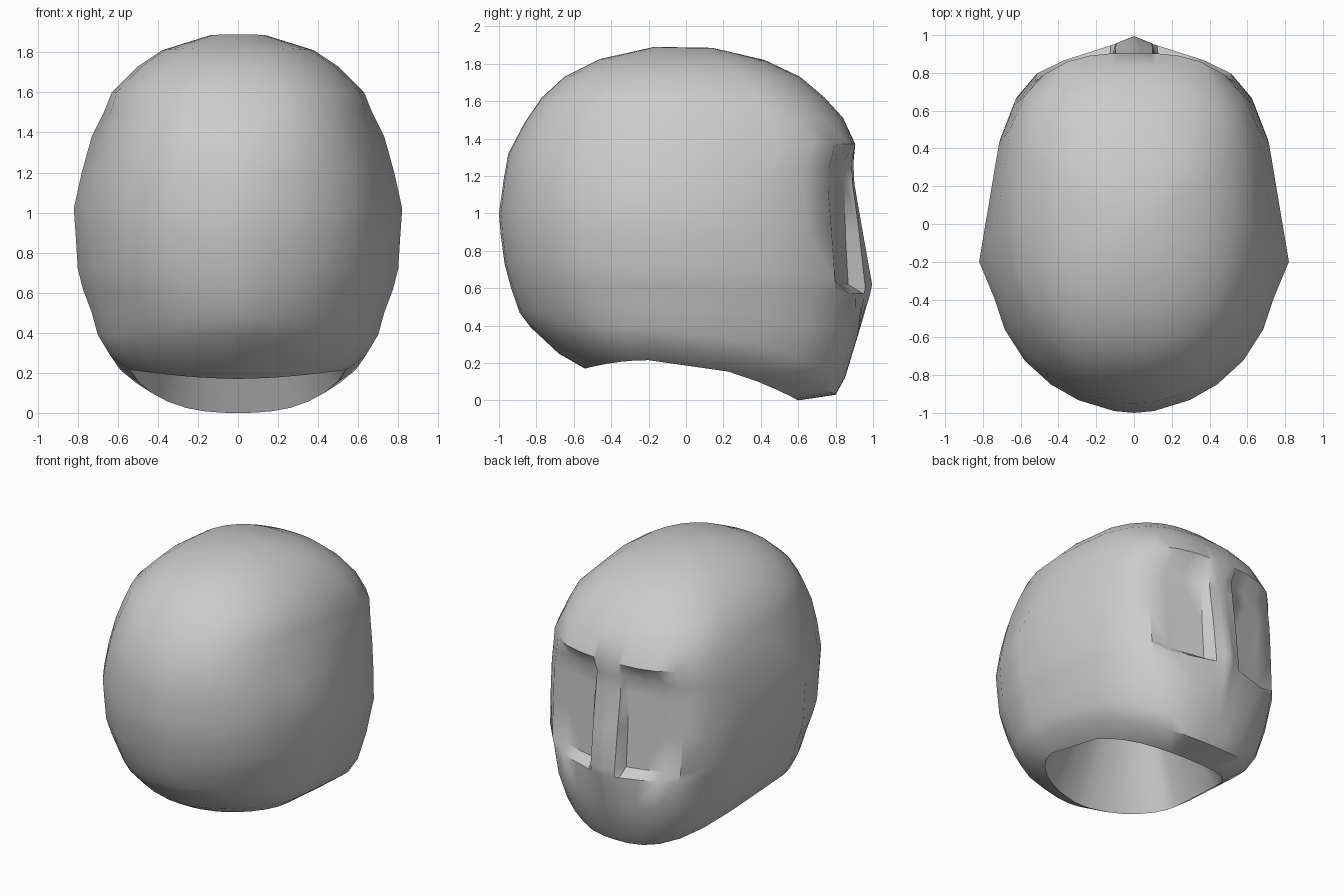
import bpy
import bmesh

cube = bpy.data.objects.get("Cube")
if cube:
    bpy.data.objects.remove(cube)

grey = bpy.data.materials.new("plain grey")
grey.use_nodes = True
colour = (0.6, 0.6, 0.6, 1)
grey.diffuse_color = colour
grey.node_tree.nodes["Principled BSDF"].inputs["Base Color"].default_value = colour

# Columns across half a ring, as fractions of its half width
FACE_COLUMNS = [0, .04, .12, .16, .32, .48, .65, .8, .92, 1]
BACK_COLUMNS = [.96, .87, .72, .54, .36, .13, 0]

# Rings from neck rim to crown: face z, side z, back z, half width,
# face y, back y, widest y, face roundness, back roundness
RINGS = [
    (0, .215, .17, .54, .60, -.54, -.20, 2.6, 1.85),
    (.03, .29, .25, .64, .80, -.68, -.20, 2.6, 1.8),
    (.12, .39, .39, .70, .85, -.83, -.20, 2.7, 1.75),
    (.35, .50, .47, .73, .92, -.89, -.20, 2.8, 1.75),
    (.57, .62, .60, .775, .92, -.935, -.20, 2.9, 1.8),
    (.62, .72, .73, .80, .92, -.97, -.20, 2.9, 1.85),
    (.90, .88, .88, .81, .90, -.99, -.20, 2.9, 1.85),
    (1.16, 1.02, 1.0, .82, .89, -1.0, -.20, 2.8, 1.85),
    (1.27, 1.20, 1.18, .78, .89, -.975, -.12, 2.8, 2.0),
    (1.37, 1.38, 1.32, .73, .905, -.95, -.02, 2.8, 2.15),
    (1.51, 1.50, 1.49, .67, .84, -.86, 0, 2.7, 2.3),
    (1.62, 1.60, 1.62, .63, .74, -.77, 0, 2.6, 2.3),
    (1.73, 1.73, 1.73, .50, .61, -.65, 0, 2.5, 2.3),
    (1.82, 1.81, 1.825, .38, .42, -.46, 0, 2.4, 2.2),
    (1.885, 1.885, 1.89, .14, .14, -.17, 0, 2.4, 2.2),
]

# Nose and sunken eye and cheek plane: ring -> (nose y, nose slope, plane y)
FACE = {5: (.995, .4, .895), 6: (.945, .2, .88), 7: (.90, .1, .88), 8: (.895, .1, .87)}
PLANE_SLOPE = .22
LIP_RING = 4


def arc(u, power):
    return max(0, 1 - u ** power) ** (1 / power)


def ring_points(index):
    zf, zs, zb, width, yf, yb, yw, face_round, back_round = RINGS[index]
    pinch = max(0, .4 * (width - .64))

    def across(u):
        return width * (u - pinch * u ** 5 if u < 1 else u)

    points = []
    for column, u in enumerate(FACE_COLUMNS):
        c = arc(u, face_round)
        x, y = across(u), yw + (yf - yw) * c
        if index in FACE:
            nose, slope, plane = FACE[index]
            if column < 3:
                y = nose - slope * x
            elif column < 6:
                y = min(y, plane - PLANE_SLOPE * x)
        elif index == LIP_RING and column < 6:
            y = .985 - .32 * x
        points.append((x, y, zs + (zf - zs) * c * c))
    for u in BACK_COLUMNS:
        c = arc(u, back_round)
        points.append((across(u), yw + (yb - yw) * c, zs + (zb - zs) * c * c))
    return points


# Neck hollow: the rim drawn inwards and up, then the head rings
rim = ring_points(0)
hollow = [(x * .6, y * .6, z + .5) for x, y, z in rim]
bm = bmesh.new()
rows = [[bm.verts.new(p) for p in hollow]]
rows += [[bm.verts.new(p) for p in ring_points(i)] for i in range(len(RINGS))]
for low, high in zip(rows, rows[1:]):
    for i in range(len(low) - 1):
        bm.faces.new((low[i], high[i], high[i + 1], low[i + 1]))

# Hollow roof and crown
bm.faces.new(rows[0])
crown = bm.faces.new(list(reversed(rows[-1])))
bmesh.ops.recalc_face_normals(bm, faces=bm.faces)
bm.normal_update()
if crown.normal.z < 0:
    bmesh.ops.reverse_faces(bm, faces=bm.faces)

mesh = bpy.data.meshes.new("head")
bm.to_mesh(mesh)
bm.free()
mesh.materials.append(grey)
head = bpy.data.objects.new("head", mesh)
bpy.context.collection.objects.link(head)

# Other half and soft shading
mirror = head.modifiers.new("mirror", "MIRROR")
mirror.use_clip = True
mirror.merge_threshold = 0.001
bpy.context.view_layer.objects.active = head
head.select_set(True)
bpy.ops.object.modifier_apply(modifier=mirror.name)
bpy.ops.object.shade_smooth_by_angle(angle=0.7)
